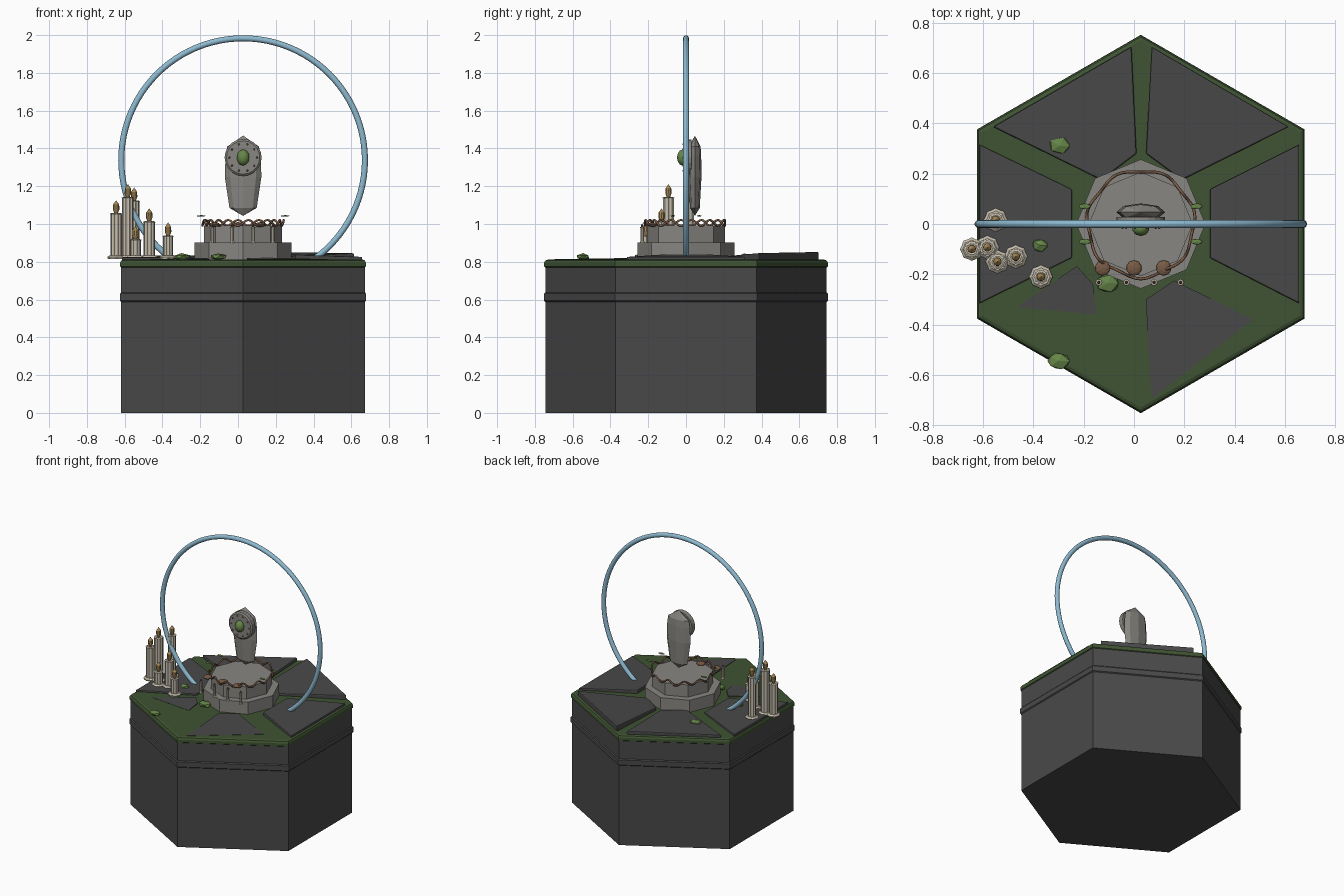
import bpy, bmesh, math, random
from mathutils import Vector

if "Cube" in bpy.data.objects:
    bpy.data.objects.remove(bpy.data.objects["Cube"])

random.seed(4)
CX = 0.027  # shared axis of base, pedestal and hoop


def material(name, r, g, b):
    m = bpy.data.materials.new(name)
    m.diffuse_color = (r, g, b, 1)
    m.use_nodes = True
    m.node_tree.nodes["Principled BSDF"].inputs["Base Color"].default_value = m.diffuse_color
    return m


DARK = material("dark stone", 0.066, 0.066, 0.066)
MOSS = material("moss green", 0.05, 0.088, 0.033)
STONE = material("pale stone", 0.25, 0.24, 0.22)
BLUE = material("pale blue", 0.27, 0.49, 0.63)
WAX = material("cream wax", 0.57, 0.52, 0.42)
FLAME = material("dull gold", 0.37, 0.24, 0.09)
BROWN = material("vine brown", 0.19, 0.105, 0.06)
LEAF = material("leaf green", 0.13, 0.235, 0.065)


def finish(name, bm, mat, loc=(0, 0, 0), bevel=0, smooth=False):
    bmesh.ops.remove_doubles(bm, verts=bm.verts, dist=1e-5)
    bmesh.ops.recalc_face_normals(bm, faces=bm.faces)
    me = bpy.data.meshes.new(name)
    bm.to_mesh(me)
    bm.free()
    me.materials.append(mat)
    for p in me.polygons:
        p.use_smooth = smooth
    ob = bpy.data.objects.new(name, me)
    ob.location = loc
    bpy.context.collection.objects.link(ob)
    if bevel:
        mod = ob.modifiers.new("bevel", 'BEVEL')
        mod.width = bevel
        mod.segments = 2
    return ob


def lathe(name, profile, sides, mat, loc=(0, 0, 0), start=0, squash=1, flute=0,
          axis='Z', bevel=0):
    """Turn (radius, height) points about an axis; flute pinches every second side."""
    bm = bmesh.new()
    rings = []
    for r, z in profile:
        ring = []
        for i in range(sides):
            a = start + math.tau * i / sides
            q = r * (1 - flute * (i % 2))
            x, y = q * math.cos(a), q * math.sin(a) * squash
            ring.append(bm.verts.new((x, y, z) if axis == 'Z' else (x, -z, y)))
        rings.append(ring)
    for lo, hi in zip(rings, rings[1:]):
        for i in range(sides):
            j = (i + 1) % sides
            bm.faces.new((lo[i], lo[j], hi[j], hi[i]))
    for k in (0, -1):
        if profile[k][0] > 0:
            bm.faces.new(rings[k])
    return finish(name, bm, mat, loc, bevel)


def slab(name, corners, bottom, mat, bevel):
    """Wedge-shaped paving slab with a height at each corner."""
    bm = bmesh.new()
    lo = [bm.verts.new((x, y, bottom)) for x, y, z in corners]
    hi = [bm.verts.new(c) for c in corners]
    bm.faces.new(lo)
    bm.faces.new(hi)
    for i in range(len(lo)):
        j = (i + 1) % len(lo)
        bm.faces.new((lo[i], lo[j], hi[j], hi[i]))
    return finish(name, bm, mat, bevel=bevel)


def tube(name, points, radius, mat, sides):
    """Closed round tube around the vertical or horizontal loop of points."""
    bm = bmesh.new()
    n = len(points)
    mid = sum(points, Vector()) / n
    rings = []
    for i, p in enumerate(points):
        t = (points[(i + 1) % n] - points[i - 1]).normalized()
        u = p - mid
        u = (u - t * u.dot(t)).normalized()
        v = t.cross(u)
        rings.append([bm.verts.new(p + radius * (u * math.cos(a) + v * math.sin(a)))
                      for a in (math.tau * k / sides for k in range(sides))])
    for i in range(n):
        a, b = rings[i], rings[(i + 1) % n]
        for k in range(sides):
            m = (k + 1) % sides
            bm.faces.new((a[k], a[m], b[m], b[k]))
    return finish(name, bm, mat, smooth=True)


def ball(name, loc, size, mat, level=1, jitter=0, smooth=False):
    bm = bmesh.new()
    bmesh.ops.create_icosphere(bm, subdivisions=level, radius=1)
    for v in bm.verts:
        v.co *= 1 + random.uniform(-jitter, jitter)
        v.co = Vector(c * s for c, s in zip(v.co, size))
    return finish(name, bm, mat, loc, smooth=smooth)


# Hexagonal base, raised band and mossy cap
HALF = math.pi / 2
lathe("base", [(0.745, 0), (0.745, 0.775)], 6, DARK, (CX, 0, 0), HALF)
lathe("base_band", [(0.745, 0.588), (0.752, 0.594), (0.752, 0.631), (0.745, 0.638)],
      6, DARK, (CX, 0, 0), HALF)
lathe("moss_cap", [(0.735, 0.764), (0.751, 0.775), (0.751, 0.795), (0.744, 0.807),
                   (0.73, 0.812)], 6, MOSS, (CX, 0, 0), HALF)

# Paving slabs: the two front ones have sunk into the moss
slab("back_left_slab", [(-0.56, 0.386, 0.832), (-0.01, 0.705, 0.836),
                        (0.01, 0.28, 0.826), (-0.13, 0.175, 0.824)], 0.79, DARK, 0.006)
slab("back_right_slab", [(0.616, 0.386, 0.846), (0.07, 0.705, 0.852),
                         (0.048, 0.28, 0.832), (0.19, 0.175, 0.826)], 0.79, DARK, 0.006)
slab("left_slab", [(-0.615, 0.316, 0.824), (-0.247, 0.138, 0.824),
                   (-0.247, -0.135, 0.824), (-0.615, -0.316, 0.824)], 0.79, DARK, 0.006)
slab("right_slab", [(0.657, 0.316, 0.826), (0.302, 0.138, 0.838),
                    (0.302, -0.135, 0.838), (0.657, -0.316, 0.826)], 0.79, DARK, 0.006)
slab("front_right_slab", [(0.047, -0.30, 0.82), (0.16, -0.225, 0.822),
                          (0.473, -0.38, 0.8135), (0.07, -0.695, 0.8135)], 0.79, DARK, 0)
slab("front_left_slab", [(-0.465, -0.33, 0.8135), (-0.227, -0.167, 0.82),
                         (-0.163, -0.24, 0.82), (-0.15, -0.36, 0.8135)], 0.79, DARK, 0)

# Stepped octagonal pedestal
lathe("pedestal_step", [(0.257, 0.80), (0.257, 0.902)], 8, STONE, (CX, 0, 0), HALF)
lathe("pedestal_top", [(0.207, 0.90), (0.207, 0.992)], 8, STONE, (CX, 0, 0), HALF)

# Vine weaving around the pedestal rim
vine = []
for i in range(144):
    a = math.tau * i / 144
    r = 0.212 + 0.006 * math.sin(7 * a)
    vine.append(Vector((CX + r * math.cos(a), r * math.sin(a),
                        1.006 + 0.015 * math.sin(12 * a))))
tube("rim_vine", vine, 0.006, BROWN, 6)

# Shallow offerings, thin tapers and flat leaves on the pedestal
for x in (-0.125, 0.0, 0.118):
    ball("offering_bowl", (x, -0.175, 0.997), (0.031, 0.031, 0.013), BROWN, 2)
for x in (-0.14, -0.03, 0.08, 0.185):
    y = -0.232
    lathe("thin_taper", [(0.014, 0.90), (0.009, 0.91), (0.009, 0.975), (0.013, 0.985)],
          8, WAX, (x, y, 0))
    ball("taper_tip", (x, y, 0.99), (0.007, 0.007, 0.012), BROWN)
for sx in (-1, 1):
    for sy in (-1, 1):
        ball("rim_leaf", (CX + sx * 0.222, sy * 0.07, 1.043), (0.027, 0.013, 0.004), LEAF)

# Floating upright stone with a round medallion
lathe("floating_stone", [(0, 1.043), (0.072, 1.085), (0.097, 1.25), (0.093, 1.36),
                         (0.084, 1.41), (0, 1.468)], 8, STONE, (CX, 0.047, 0), 0, 0.36)
lathe("medallion", [(0.096, -0.028), (0.098, 0.006), (0.088, 0.014)], 20, STONE,
      (CX, 0, 1.352), axis='Y')
ball("medallion_gem", (CX, -0.018, 1.352), (0.034, 0.03, 0.043), LEAF, 2, smooth=True)
for i in range(10):
    a = math.tau * i / 10
    ball("medallion_stud", (CX + 0.073 * math.cos(a), -0.014, 1.352 + 0.073 * math.sin(a)),
         (0.006, 0.006, 0.006), BROWN)

# Great hoop rising out of the base
hoop = [Vector((CX + 0.645 * math.cos(a), 0, 1.338 + 0.645 * math.sin(a)))
        for a in (math.tau * i / 96 for i in range(96))]
tube("hoop", hoop, 0.016, BLUE, 12)

# Fluted candles with dished feet: x, y, wax height, radius
for x, y, top, r in ((-0.55, 0.016, 1.125, 0.028), (-0.645, -0.10, 1.058, 0.031),
                     (-0.583, -0.093, 1.143, 0.031), (-0.543, -0.15, 0.92, 0.030),
                     (-0.47, -0.13, 1.015, 0.031), (-0.37, -0.21, 0.94, 0.027)):
    lathe("candle", [(r, 0.82), (r, top - 0.008), (r * 1.08, top - 0.004),
                     (r * 0.75, top), (0, top - 0.006)], 20, WAX, (x, y, 0), flute=0.13)
    lathe("candle_foot", [(0.044, 0.815), (0.047, 0.825), (0.036, 0.834)],
          16, WAX, (x, y, 0), flute=0.1)
    lathe("flame", [(0.006, top - 0.01), (0.017, top + 0.018), (0.016, top + 0.045),
                    (0, top + 0.068)], 10, FLAME, (x, y, 0))

# Mossy tufts scattered on the cap
for x, y, s in ((-0.295, 0.31, 0.047), (0.5, 0.395, 0.054), (-0.375, -0.085, 0.034),
                (-0.105, -0.235, 0.047), (-0.30, -0.545, 0.047)):
    ball("moss_tuft", (x, y, 0.826), (s, s * 0.8, 0.018), LEAF, 1, 0.12)
